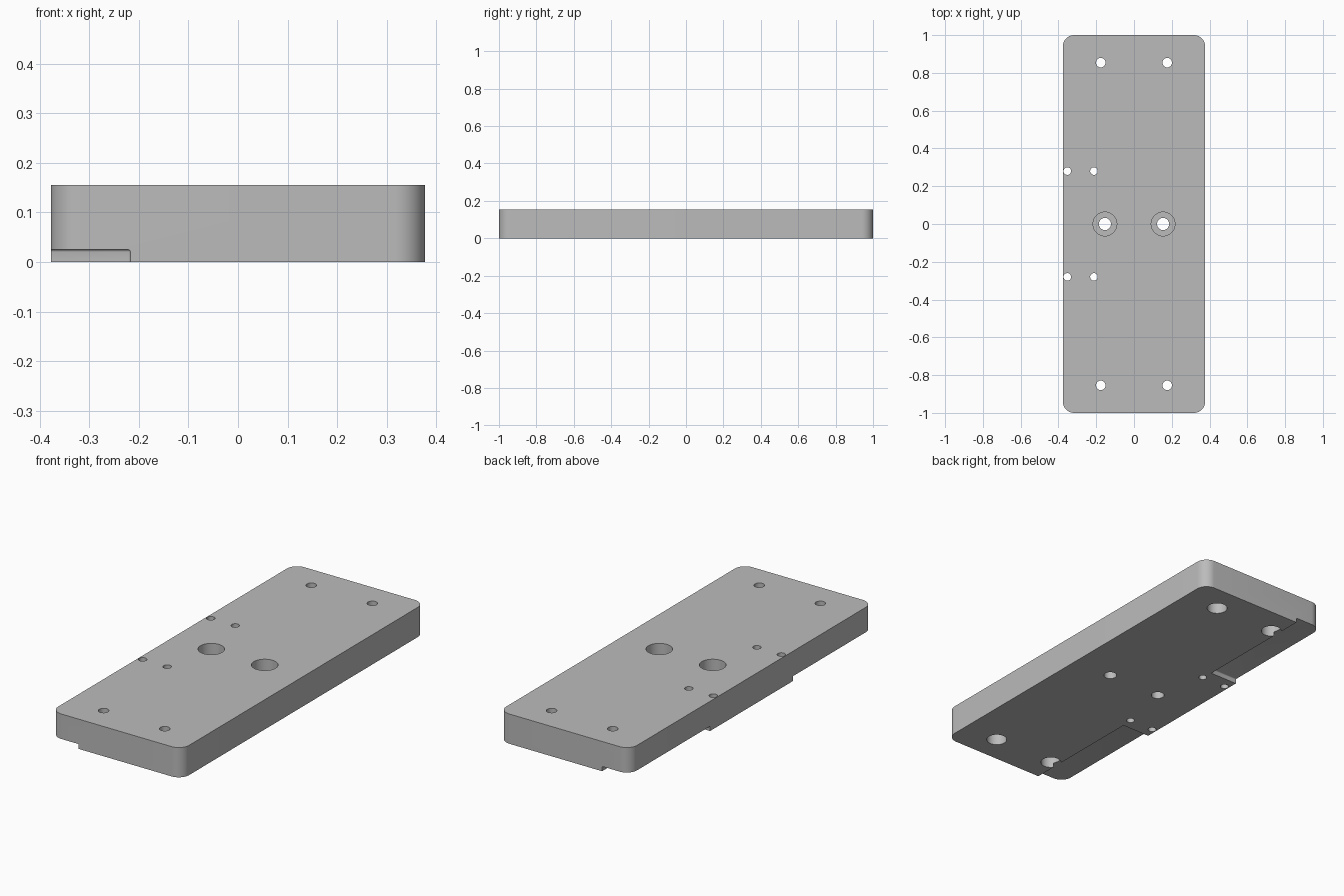
import bpy
import bmesh

if "Cube" in bpy.data.objects:
    bpy.data.objects.remove(bpy.data.objects["Cube"], do_unlink=True)

HALF_W, HALF_L, HEIGHT = 0.377, 1.0, 0.155
CORNER_R = 0.06

metal = bpy.data.materials.new("plain grey metal")
metal.use_nodes = True
metal.diffuse_color = (0.5, 0.5, 0.5, 1)
metal.node_tree.nodes["Principled BSDF"].inputs["Base Color"].default_value = (0.5, 0.5, 0.5, 1)


def make_object(name, bm):
    mesh = bpy.data.meshes.new(name)
    bm.to_mesh(mesh)
    bm.free()
    mesh.materials.append(metal)
    obj = bpy.data.objects.new(name, mesh)
    bpy.context.collection.objects.link(obj)
    return obj


def box(lo, hi):
    bm = bmesh.new()
    bmesh.ops.create_cube(bm, size=1)
    for v in bm.verts:
        v.co = [(a + b) / 2 + c * (b - a) for a, b, c in zip(lo, hi, v.co)]
    return bm


def cut(target, cutter):
    cutter.hide_render = True
    mod = target.modifiers.new("cut", 'BOOLEAN')
    mod.operation = 'DIFFERENCE'
    mod.solver = 'EXACT'
    mod.object = cutter
    bpy.context.view_layer.objects.active = target
    bpy.ops.object.modifier_apply(modifier=mod.name)
    bpy.data.objects.remove(cutter, do_unlink=True)


def drill(target, x, y, radius, z0, z1):
    bm = bmesh.new()
    bmesh.ops.create_cone(bm, cap_ends=True, segments=40, radius1=radius,
                          radius2=radius, depth=z1 - z0)
    bmesh.ops.translate(bm, verts=bm.verts, vec=(x, y, (z0 + z1) / 2))
    cut(target, make_object("drill_cutter", bm))


# Plate with rounded upright corners
bm = box((-HALF_W, -HALF_L, 0), (HALF_W, HALF_L, HEIGHT))
upright = [e for e in bm.edges if abs(e.verts[0].co.z - e.verts[1].co.z) > 0.1]
bmesh.ops.bevel(bm, geom=upright, offset=CORNER_R, segments=12, profile=0.5, affect='EDGES')
plate = make_object("mounting_plate", bm)

# Underside recesses at both ends of one long edge, leaving a central tab
for side in (-1, 1):
    y0, y1 = sorted((side * 0.34, side * 1.1))
    bm = box((-0.5, y0, -0.1), (-0.217, y1, 0.025))
    bmesh.ops.bevel(bm, geom=list(bm.edges), offset=0.005, segments=3,
                    profile=0.5, affect='EDGES')
    cut(plate, make_object("recess_cutter", bm))

# Corner holes, counterbored from below
for x in (-0.176, 0.176):
    for y in (-0.854, 0.854):
        drill(plate, x, y, 0.025, -0.1, 0.3)
        drill(plate, x, y, 0.05, -0.1, 0.07)

# Central holes, counterbored from above
for x in (-0.154, 0.154):
    drill(plate, x, 0, 0.032, -0.1, 0.3)
    drill(plate, x, 0, 0.063, 0.07, 0.3)

# Small pin holes through the tab
for x in (-0.353, -0.212):
    for y in (-0.28, 0.28):
        drill(plate, x, y, 0.02, -0.1, 0.3)

# Smooth bores and corners, crisp edges
bpy.ops.object.select_all(action='DESELECT')
plate.select_set(True)
bpy.context.view_layer.objects.active = plate
bpy.ops.object.shade_smooth_by_angle(angle=0.6)
